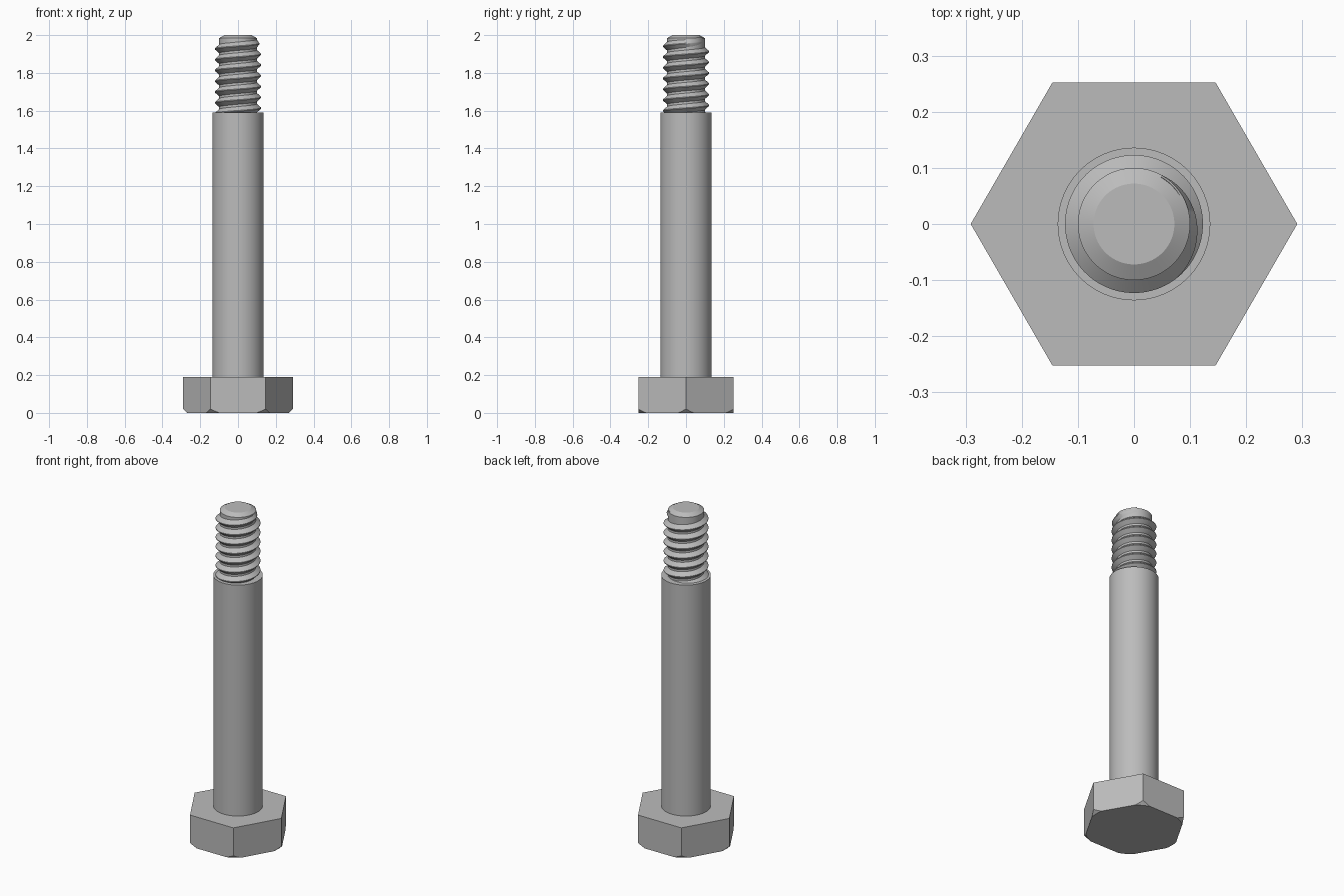
import bpy, bmesh, math

cube = bpy.data.objects.get("Cube")
if cube:
    bpy.data.objects.remove(cube, do_unlink=True)

steel = bpy.data.materials.new("steel_grey")
steel.use_nodes = True
GREY = (0.5, 0.5, 0.5, 1)
steel.diffuse_color = GREY
steel.node_tree.nodes["Principled BSDF"].inputs["Base Color"].default_value = GREY


def make(name, bm, smooth=None):
    """Turn a bmesh into a steel object, optionally smooth shaded."""
    bmesh.ops.recalc_face_normals(bm, faces=bm.faces)
    mesh = bpy.data.meshes.new(name)
    bm.to_mesh(mesh)
    bm.free()
    mesh.materials.append(steel)
    obj = bpy.data.objects.new(name, mesh)
    bpy.context.collection.objects.link(obj)
    bpy.ops.object.select_all(action='DESELECT')
    obj.select_set(True)
    bpy.context.view_layer.objects.active = obj
    if smooth:
        bpy.ops.object.shade_smooth_by_angle(angle=math.radians(smooth))
    return obj


def turned(profile, sides):
    """Closed solid from (radius, height) rings around z."""
    bm = bmesh.new()
    rings = [[bm.verts.new((r * math.cos(math.tau * i / sides),
                            r * math.sin(math.tau * i / sides), z))
              for i in range(sides)] for r, z in profile]
    for a, b in zip(rings, rings[1:]):
        for i in range(sides):
            j = (i + 1) % sides
            bm.faces.new((a[i], a[j], b[j], b[i]))
    bm.faces.new(rings[0][::-1])
    bm.faces.new(rings[-1])
    return bm


# Hexagonal head, its lower corners trimmed by a cone
HEAD_TOP = 0.19
head = make("hex_head", turned([(0.291, 0), (0.291, HEAD_TOP)], 6))
cone = make("corner_trimmer", turned([(0.27, 0), (0.67, 0.4)], 96))
# the cone starts level with the head, so lower it slightly for a clean cut
cone.location.z = -0.0005
cone.hide_render = True
trim = head.modifiers.new("trim", 'BOOLEAN')
trim.operation = 'INTERSECT'
trim.solver = 'EXACT'
trim.object = cone
bpy.context.view_layer.objects.active = head
bpy.ops.object.modifier_apply(modifier=trim.name)
bpy.data.objects.remove(cone, do_unlink=True)

# Plain shank and the thinner threaded core with a chamfered tip
SHANK_TOP = 1.59
make("shank", turned([(0.136, HEAD_TOP - 0.01), (0.136, SHANK_TOP)], 96), 30)
CORE = 0.1
make("thread_core", turned([(CORE, SHANK_TOP - 0.01), (CORE, 1.984), (0.072, 2.0)], 96), 25)

# Right-handed V thread, fading into the core at its upper end
PITCH, DEPTH, HALF = 0.057, 0.023, 0.026
STEPS = 64
end_angle = math.radians(60)
fade = math.radians(110)
end_z = 1.965
turns = 7
bm = bmesh.new()
rows = []
for k in range(turns * STEPS + 1):
    back = math.tau * k / STEPS
    a = end_angle - back
    z = end_z - PITCH * back / math.tau
    s = max(min(1, back / fade), 0.02)
    section = [(CORE - 0.004, HALF), (CORE + DEPTH * s, 0.002),
               (CORE + DEPTH * s, -0.002), (CORE - 0.004, -HALF)]
    rows.append([bm.verts.new((r * math.cos(a), r * math.sin(a), z + dz))
                 for r, dz in section])
for p, q in zip(rows, rows[1:]):
    for i in range(4):
        j = (i + 1) % 4
        bm.faces.new((p[i], p[j], q[j], q[i]))
bm.faces.new(rows[0])
bm.faces.new(rows[-1][::-1])
make("screw_thread", bm, 30)
